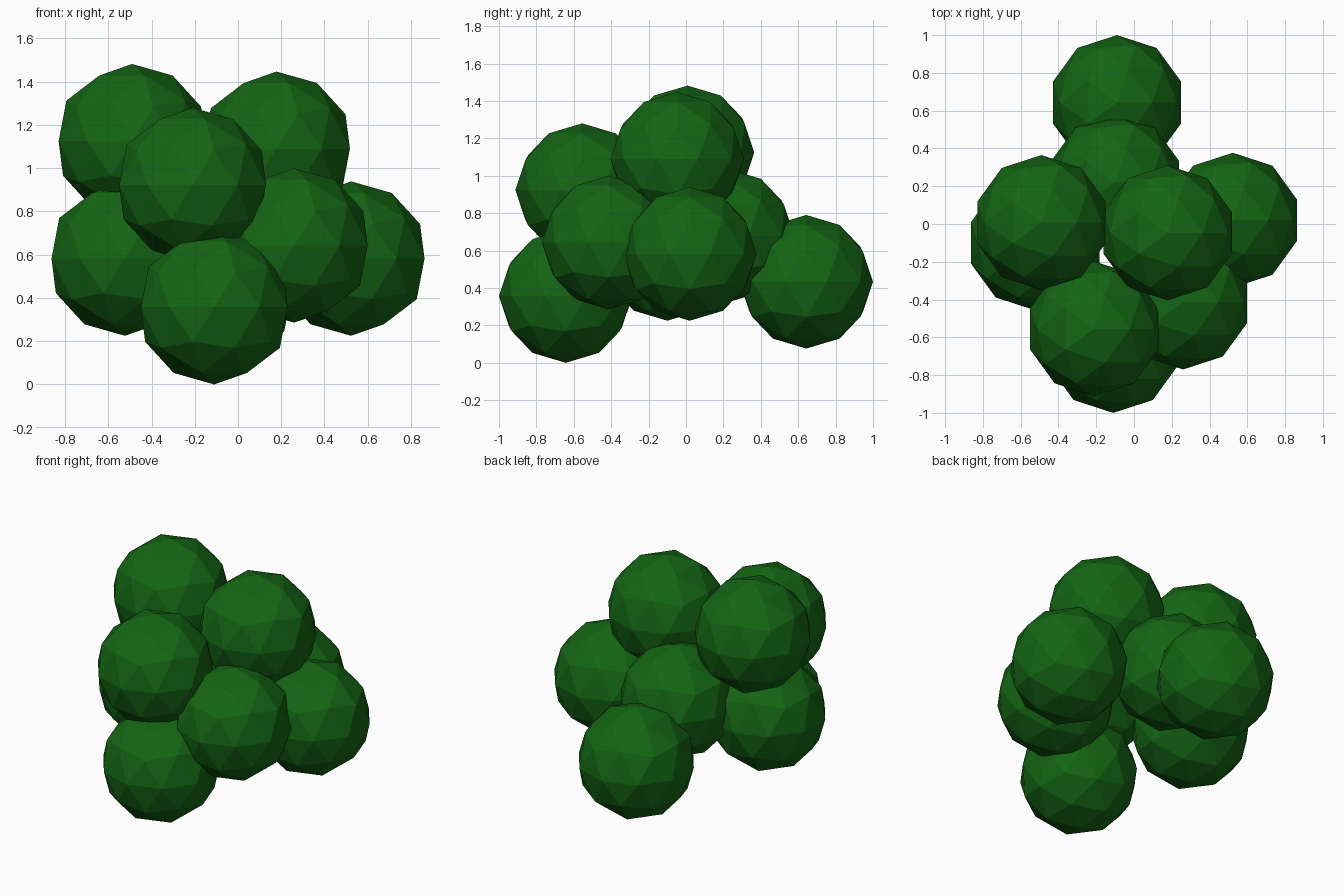
import bpy

if "Cube" in bpy.data.objects:
    bpy.data.objects.remove(bpy.data.objects["Cube"])

RADIUS = 0.357

green = bpy.data.materials.new("dark_green")
green.diffuse_color = (0.007, 0.13, 0.007, 1)
green.use_nodes = True
green.node_tree.nodes["Principled BSDF"].inputs["Base Color"].default_value = green.diffuse_color

# Centre of each leaf clump
CLUMPS = {
    "top_left_clump": (-0.49, 0.008, 1.125),
    "top_right_clump": (0.178, -0.047, 1.09),
    "upper_front_clump": (-0.21, -0.555, 0.923),
    "low_front_clump": (-0.11, -0.643, 0.357),
    "front_right_clump": (0.26, -0.413, 0.643),
    "right_clump": (0.523, 0.02, 0.582),
    "left_clump": (-0.523, -0.1, 0.582),
    "low_back_clump": (-0.09, 0.643, 0.433),
    "middle_back_clump": (-0.1, 0.222, 0.68),
}


def add_clump(name, centre):
    """Flat-shaded low-poly ball of foliage."""
    bpy.ops.mesh.primitive_ico_sphere_add(subdivisions=2, radius=RADIUS, location=centre)
    ob = bpy.context.object
    ob.name = name
    ob.data.name = name
    ob.data.materials.append(green)
    bpy.ops.object.shade_flat()


for name, centre in CLUMPS.items():
    add_clump(name, centre)
